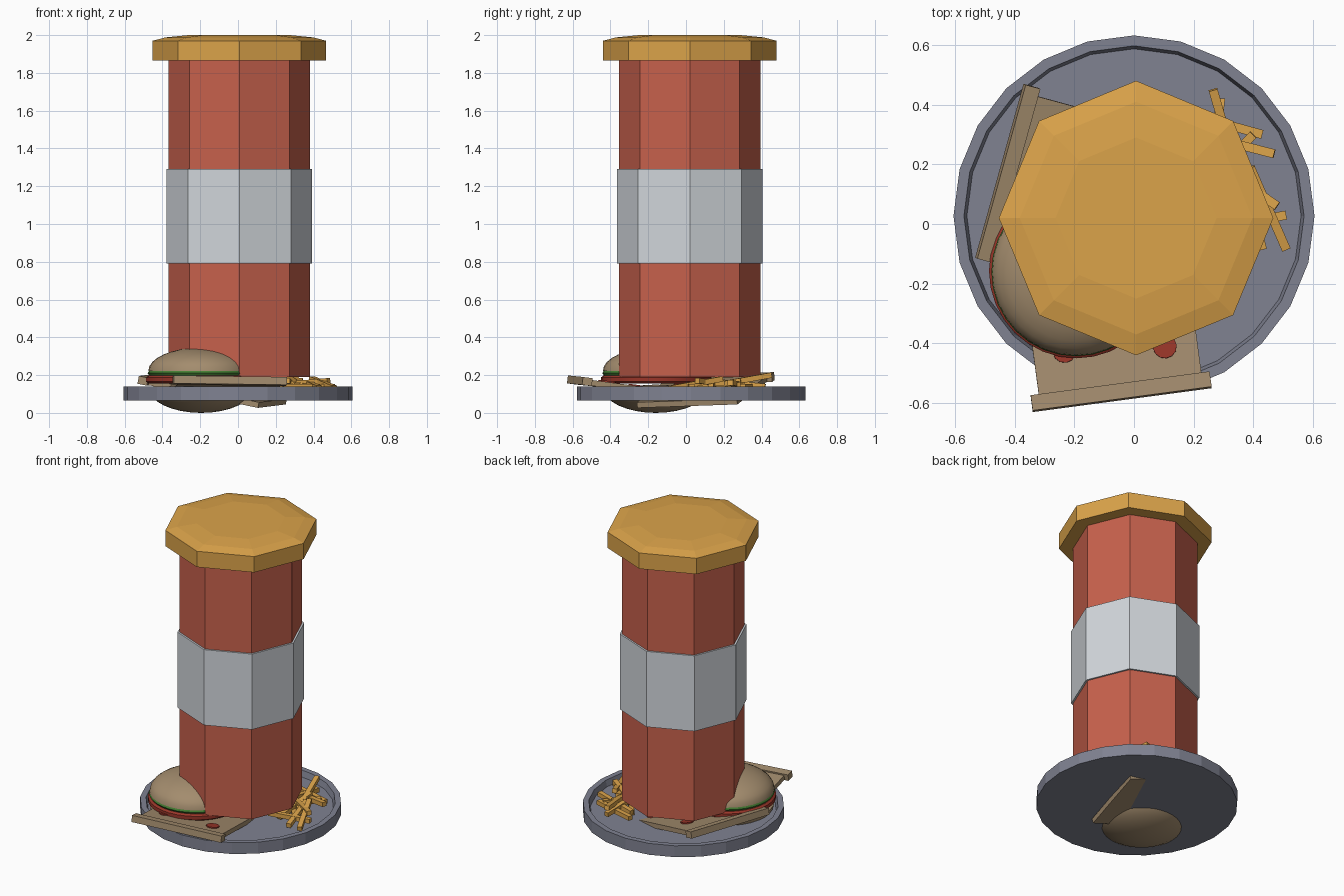
import bpy, bmesh, math
from mathutils import Matrix, Vector

if "Cube" in bpy.data.objects:
    bpy.data.objects.remove(bpy.data.objects["Cube"])


def material(name, srgb):
    lin = [c / 12.92 if c <= 0.04045 else ((c + 0.055) / 1.055) ** 2.4 for c in srgb]
    m = bpy.data.materials.new(name)
    m.diffuse_color = (*lin, 1)
    m.use_nodes = True
    m.node_tree.nodes["Principled BSDF"].inputs["Base Color"].default_value = m.diffuse_color
    return m


RED = material("cup red", (0.78, 0.38, 0.30))
SILVER = material("band silver", (0.82, 0.84, 0.86))
GOLD = material("golden yellow", (0.86, 0.64, 0.29))
TRAY = material("tray grey", (0.50, 0.51, 0.57))
BREAD = material("bread tan", (0.64, 0.55, 0.43))
GREEN = material("lettuce green", (0.27, 0.50, 0.20))
MEAT = material("meat red", (0.60, 0.21, 0.16))


def finish(name, bm, mat, smooth=False):
    bmesh.ops.recalc_face_normals(bm, faces=bm.faces)
    me = bpy.data.meshes.new(name)
    bm.to_mesh(me)
    bm.free()
    me.materials.append(mat)
    ob = bpy.data.objects.new(name, me)
    bpy.context.collection.objects.link(ob)
    if smooth:
        bpy.context.view_layer.objects.active = ob
        ob.select_set(True)
        bpy.ops.object.shade_smooth_by_angle(angle=math.radians(35))
        ob.select_set(False)
    return ob


def lathe(name, profile, sides, centre, mat, smooth=False, closed=False):
    """Spin (radius, z) points round a vertical axis."""
    bm = bmesh.new()
    rings = []
    for r, z in profile:
        if r < 1e-5:
            rings.append([bm.verts.new((centre[0], centre[1], z))] * sides)
        else:
            rings.append([bm.verts.new((centre[0] + r * math.cos(2 * math.pi * i / sides),
                                        centre[1] + r * math.sin(2 * math.pi * i / sides), z))
                          for i in range(sides)])
    pairs = list(zip(rings, rings[1:]))
    if closed:
        pairs.append((rings[-1], rings[0]))
    for a, b in pairs:
        for i in range(sides):
            j = (i + 1) % sides
            quad = list(dict.fromkeys([a[i], a[j], b[j], b[i]]))
            if len(quad) > 2:
                bm.faces.new(quad)
    return finish(name, bm, mat, smooth)


def box(bm, matrix, size, centre=(0, 0, 0)):
    bmesh.ops.create_cube(bm, size=1, matrix=matrix @ Matrix.Translation(centre)
                          @ Matrix.Diagonal((*size, 1)))


def frame(origin, u, v):
    """Matrix with x along u, y along v and z across both."""
    u = Vector(u).normalized()
    w = u.cross(Vector(v)).normalized()
    v = w.cross(u)
    m = Matrix((u, v, w)).transposed().to_4x4()
    m.translation = origin
    return m


# Tray with raised rim
lathe("tray", [(0, 0.065), (0.605, 0.065), (0.605, 0.14), (0.57, 0.14), (0.56, 0.10), (0, 0.10)],
      24, (0, 0.027), TRAY)

# Eight-sided drink cup, band and lid
CUP = (0.007, 0.02)
lathe("cup", [(0, 0.19), (0.374, 0.19), (0.374, 1.87), (0, 1.87)], 8, CUP, RED)
lathe("cup_band", [(0.372, 0.79), (0.386, 0.79), (0.386, 1.29), (0.372, 1.29)],
      8, CUP, SILVER, closed=True)
lathe("lid", [(0, 1.865), (0.46, 1.865), (0.46, 1.97), (0.39, 1.988), (0.27, 2.0), (0, 2.0)],
      8, CUP, GOLD)

# Burger: two buns, patty and lettuce
BURGER = (-0.195, -0.16)
arc = [math.radians(90 * i / 8) for i in range(9)]
lathe("top_bun", [(0, 0.222)] + [(0.28 * math.cos(a), 0.222 + 0.124 * math.sin(a)) for a in arc[:-1]]
      + [(0, 0.346)], 32, BURGER, BREAD, True)
lathe("bottom_bun", [(0, 0.15)] + [(0.28 * math.cos(a), 0.135 - 0.135 * math.sin(a)) for a in arc[:-1]]
      + [(0, 0.0)], 32, BURGER, BREAD, True)
lathe("lettuce", [(0, 0.198), (0.275, 0.198), (0.283, 0.21), (0.275, 0.225), (0, 0.225)],
      32, BURGER, GREEN, True)
lathe("patty", [(0, 0.155), (0.28, 0.155), (0.293, 0.165), (0.293, 0.188), (0.28, 0.198), (0, 0.198)],
      32, (-0.193, -0.157), MEAT, True)


# Pizza slices: crust bar, sloping base and round toppings
def pizza(name, origin, u, v, depth, spots):
    m = frame(origin, u, v)
    bm = bmesh.new()
    box(bm, m, (0.605, 0.052, 0.042))
    finish(name + "_crust", bm, BREAD)
    bm = bmesh.new()
    box(bm, m, (0.55, depth, 0.03), (0, depth / 2, -0.004))
    finish(name + "_base", bm, BREAD)
    bm = bmesh.new()
    for x, y in spots:
        bmesh.ops.create_cone(bm, cap_ends=True, segments=12, radius1=0.04, radius2=0.04, depth=0.008,
                              matrix=m @ Matrix.Translation((x, y, 0.014)))
    finish(name + "_toppings", bm, MEAT)


pizza("front_pizza", (-0.043, -0.562, 0.17), (0.6, 0.08, -0.008), (-0.13, 0.99, -0.13), 0.62,
      [(-0.17, 0.16), (0.165, 0.13), (0.0, 0.3), (0.2, 0.42), (-0.15, 0.5)])
pizza("left_pizza", (-0.423, 0.17, 0.18), (-0.16, -0.575, -0.02), (0.96, -0.27, -0.20), 0.64,
      [(-0.15, 0.2), (0.15, 0.2), (0.0, 0.36), (-0.17, 0.5)])

# Loose pile of fries: start x, y, z and end x, y, z
FRIES = [
    (0.265, 0.45, 0.20, 0.36, 0.12, 0.14), (0.43, 0.30, 0.14, 0.14, 0.38, 0.14),
    (0.47, 0.235, 0.16, 0.18, 0.31, 0.14), (0.51, 0.03, 0.14, 0.24, -0.02, 0.14),
    (0.51, -0.085, 0.13, 0.39, 0.19, 0.18), (0.43, -0.085, 0.13, 0.36, 0.20, 0.16),
    (0.48, 0.06, 0.17, 0.25, 0.22, 0.15), (0.42, 0.13, 0.15, 0.14, 0.20, 0.14),
    (0.29, 0.42, 0.14, 0.26, 0.12, 0.17), (0.38, 0.05, 0.12, 0.20, 0.28, 0.12),
    (0.20, 0.10, 0.12, 0.40, 0.30, 0.15), (0.30, 0.00, 0.12, 0.33, 0.29, 0.17),
]
bm = bmesh.new()
for f in FRIES:
    a, b = Vector(f[:3]), Vector(f[3:])
    d = b - a
    box(bm, frame((a + b) / 2, d, (-d.y, d.x, 0)), (d.length, 0.03, 0.028))
finish("fries", bm, GOLD)
